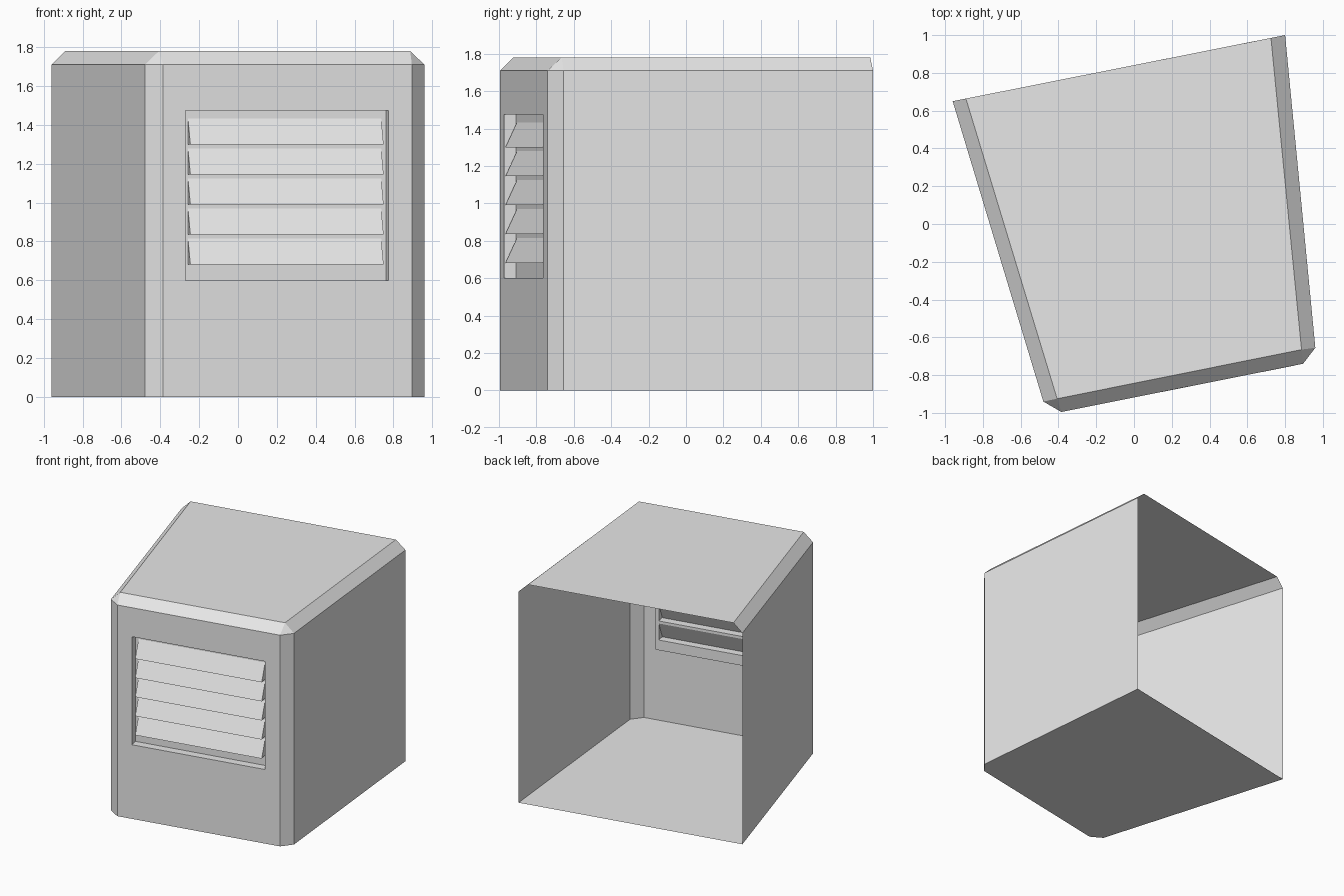
import bpy
import bmesh
from mathutils import Vector

cube = bpy.data.objects.get("Cube")
if cube:
    bpy.data.objects.remove(cube, do_unlink=True)

grey = bpy.data.materials.new("light grey")
grey.use_nodes = True
grey.diffuse_color = (0.8, 0.8, 0.8, 1)
grey.node_tree.nodes["Principled BSDF"].inputs["Base Color"].default_value = (0.8, 0.8, 0.8, 1)

WALL, TOP = 1.71, 1.78
OUT = Vector((0.195, -0.98, 0))          # outward direction of the front wall
SIDE = Vector((0.98, 0.195, 0))          # direction along the front wall
UP = Vector((0, 0, 1))


def face(bm, points, facing):
    """Add a face and turn it to look towards the given direction."""
    f = bm.faces.new([bm.verts.new(p) for p in points])
    f.normal_update()
    if f.normal.dot(facing) < 0:
        f.normal_flip()


def finish(bm, name):
    bmesh.ops.remove_doubles(bm, verts=bm.verts, dist=0.0005)
    mesh = bpy.data.meshes.new(name)
    bm.to_mesh(mesh)
    bm.free()
    mesh.materials.append(grey)
    obj = bpy.data.objects.new(name, mesh)
    bpy.context.collection.objects.link(obj)


def on_front(x, z, depth=0):
    """Point on the front wall, pushed inwards by depth."""
    return Vector((x, -0.995 + 0.199 * (x + 0.385), z)) - OUT * depth


def rect(x0, x1, z0, z1, depth=0):
    return [on_front(x, z, depth) for x, z in ((x0, z0), (x1, z0), (x1, z1), (x0, z1))]


def ring(bm, a, b, facing=None):
    """Join two loops of four points; without a facing, look to the middle."""
    middle = sum(a + b, Vector()) / 8
    for i in range(4):
        j = (i + 1) % 4
        pts = [a[i], a[j], b[j], b[i]]
        face(bm, pts, facing or middle - sum(pts, Vector()) / 4)


# Outer shell, open at the back
plan = [(-0.96, 0.65), (-0.48, -0.94), (-0.385, -0.995),
        (0.895, -0.74), (0.96, -0.655), (0.80, 1.0)]
roof = [(-0.89, 0.664), (-0.407, -0.925), (0.887, -0.665), (0.725, 0.985)]
low = [Vector((x, y, 0)) for x, y in plan]
high = [Vector((x, y, WALL)) for x, y in plan]
cap = [Vector((x, y, TOP)) for x, y in roof]

bm = bmesh.new()
face(bm, low, -UP)
face(bm, cap, UP)
for i in (0, 1, 3, 4):
    pts = [low[i], low[i + 1], high[i + 1], high[i]]
    face(bm, pts, sum(pts, Vector()) * Vector((1, 1, 0)).length)

# Bevelled roof edges and corner triangles
for pts in ([high[0], high[1], cap[1], cap[0]], [high[1], high[2], cap[1]],
            [high[2], high[3], cap[2], cap[1]], [high[3], high[4], cap[2]],
            [high[4], high[5], cap[3], cap[2]]):
    face(bm, pts, UP)

# Front wall with the recessed window opening
opening = (-0.27, 0.775, 0.60, 1.475)
DEPTH = 0.065
rim, back = rect(*opening), rect(*opening, DEPTH)
ring(bm, [low[2], low[3], high[3], high[2]], rim, OUT)
ring(bm, rim, back)
finish(bm, "housing_shell")

# Louvre panel: frame, bars and hollow slats
bm = bmesh.new()
X0, X1, Z0, PITCH, HEIGHT, COUNT = -0.245, 0.75, 0.682, 0.1545, 0.134, 5
last_top = Z0 + PITCH * (COUNT - 1) + HEIGHT
ring(bm, back, rect(X0, X1, Z0, last_top, DEPTH), OUT)
for i in range(COUNT):
    z0 = Z0 + PITCH * i
    z1 = z0 + HEIGHT
    a, b, c, d = rect(X0, X1, z0, z1, DEPTH)
    lip_a, lip_b = on_front(X0, z0, 0.002), on_front(X1, z0, 0.002)
    face(bm, [lip_a, lip_b, c, d], OUT)
    face(bm, [a, b, lip_b, lip_a], -UP)
    face(bm, [a, lip_a, d], -SIDE)
    face(bm, [b, lip_b, c], SIDE)
    if i < COUNT - 1:
        face(bm, rect(X0, X1, z1, z0 + PITCH, DEPTH), OUT)
finish(bm, "louvre_panel")
